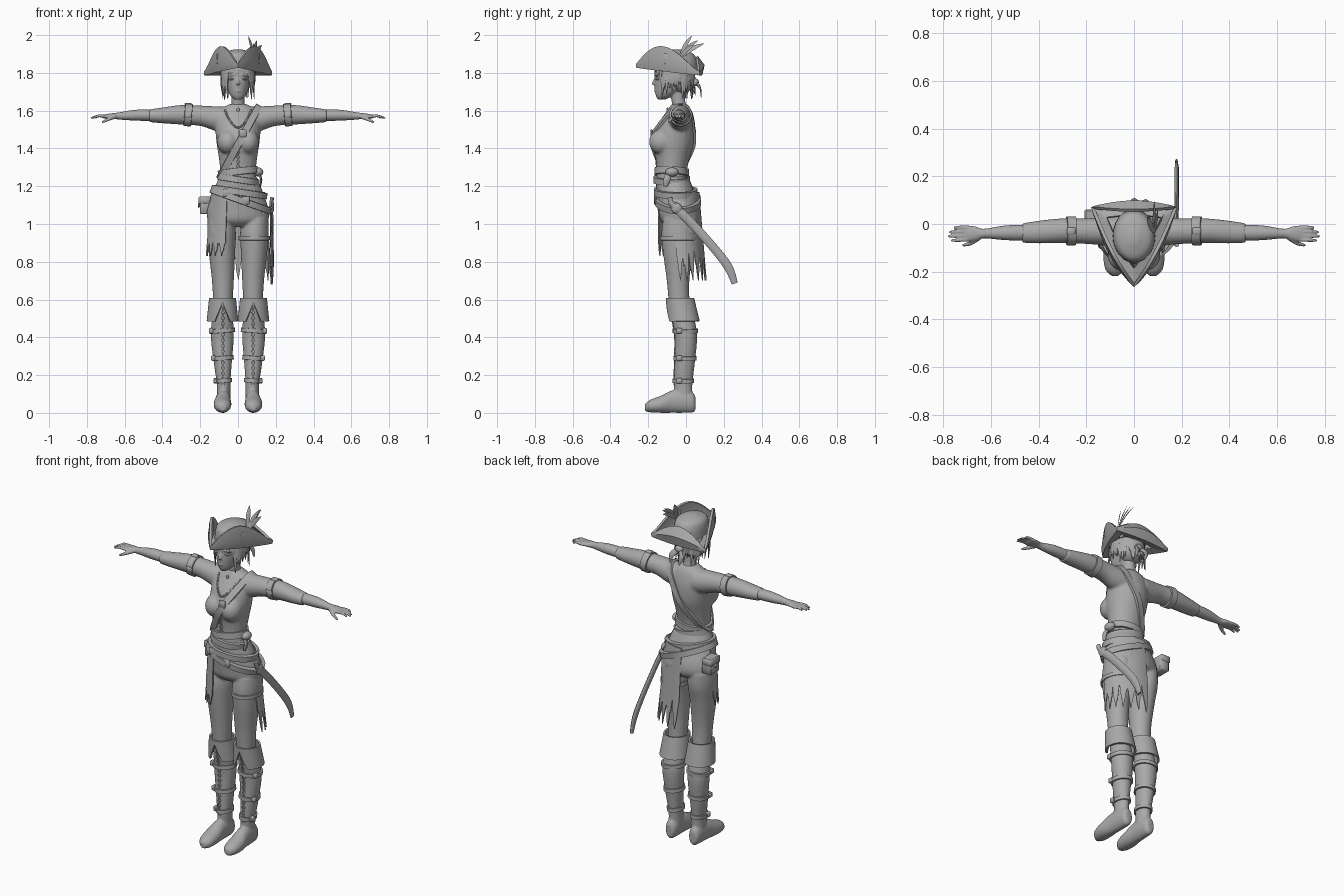
import bpy, bmesh, math, random
from math import sin, cos, pi, radians
from mathutils import Vector, Matrix, bvhtree

random.seed(4)
cube = bpy.data.objects.get("Cube")
if cube:
    bpy.data.objects.remove(cube, do_unlink=True)

grey = bpy.data.materials.new("plain grey")
grey.use_nodes = True
tone = (0.4, 0.4, 0.4, 1)
grey.diffuse_color = tone
for node in grey.node_tree.nodes:
    if node.type == 'BSDF_PRINCIPLED':
        node.inputs["Base Color"].default_value = tone

X, Y, Z = Vector((1, 0, 0)), Vector((0, 1, 0)), Vector((0, 0, 1))
SIDES = (("left_", 1), ("right_", -1))


def spline(rows, k=5):
    # Smooth interpolation through rows of numbers
    r = [Vector(row) for row in rows]
    out = []
    for i in range(len(r) - 1):
        a, b, c, d = r[max(i - 1, 0)], r[i], r[i + 1], r[min(i + 2, len(r) - 1)]
        for j in range(k):
            t = j / k
            out.append(b + (c - a) * (t / 2) + (a * 2 - b * 5 + c * 4 - d) * (t * t / 2)
                       + (b * 3 - a - c * 3 + d) * (t ** 3 / 2))
    return out + [r[-1]]


def skin(bm, rings, around=True, loop=False, caps=True):
    vs = [[bm.verts.new(p) for p in ring] for ring in rings]
    for a, b in zip(vs, vs[1:] + (vs[:1] if loop else [])):
        n = len(a)
        for i in range(n if around else n - 1):
            j = (i + 1) % n
            bm.faces.new((a[i], a[j], b[j], b[i]))
    if caps:
        bm.faces.new(vs[0][::-1])
        bm.faces.new(vs[-1])


def loft(bm, rows, axis='z', s=1, n=24):
    # Ellipse rings: x, y, z, radius, radius
    u, v = {'x': (Y, Z), 'y': (X, Z), 'z': (X, Y)}[axis]
    rings = []
    for row in spline(rows):
        c = Vector(row[:3])
        pts = [c + u * row[3] * cos(2 * pi * i / n) + v * row[4] * sin(2 * pi * i / n) for i in range(n)]
        rings.append([Vector((p.x * s, p.y, p.z)) for p in pts])
    skin(bm, rings)


def sweep(bm, pts, widths, flat=1.0, side=X, n=8):
    path, ws = spline(pts), spline([(w, 0) for w in widths], 20)
    rings = []
    for i, p in enumerate(path):
        t = (path[min(i + 1, len(path) - 1)] - path[max(i - 1, 0)]).normalized()
        v = t.cross(side).normalized()
        u = v.cross(t)
        w = max(ws[round(i / (len(path) - 1) * (len(ws) - 1))].x, 0.001)
        rings.append([p + u * w * flat * cos(2 * pi * k / n) + v * w * sin(2 * pi * k / n) for k in range(n)])
    skin(bm, rings)


def ball(bm, c, r):
    bmesh.ops.create_uvsphere(bm, u_segments=20, v_segments=12, radius=1,
                              matrix=Matrix.Translation(c) @ Matrix.Diagonal((*r, 1)))


def box(bm, c, size):
    bmesh.ops.create_cube(bm, size=1, matrix=Matrix.Translation(c) @ Matrix.Diagonal((*size, 1)))


def make(name, bm, s=1, voxel=0, soften=4, bevel=0, solid=0):
    if s < 0:
        bmesh.ops.scale(bm, vec=(-1, 1, 1), verts=bm.verts)
    bmesh.ops.recalc_face_normals(bm, faces=bm.faces)
    me = bpy.data.meshes.new(name)
    bm.to_mesh(me)
    bm.free()
    ob = bpy.data.objects.new(name, me)
    bpy.context.collection.objects.link(ob)
    if voxel:
        m = ob.modifiers.new("Fuse", 'REMESH')
        m.mode, m.voxel_size = 'VOXEL', voxel
        ob.modifiers.new("Soften", 'SMOOTH').iterations = soften
    if bevel:
        ob.modifiers.new("Round", 'BEVEL').width = bevel
    if solid:
        m = ob.modifiers.new("Thickness", 'SOLIDIFY')
        m.thickness, m.offset = solid, 0
    if ob.modifiers:
        dg = bpy.context.evaluated_depsgraph_get()
        baked = bpy.data.meshes.new_from_object(ob.evaluated_get(dg))
        ob.modifiers.clear()
        ob.data = baked
    ob.data.materials.clear()
    ob.data.materials.append(grey)
    ob.data.shade_smooth()
    ob.data.set_sharp_from_angle(angle=radians(45))
    return ob


def tree_of(ob):
    bm = bmesh.new()
    bm.from_mesh(ob.data)
    return bvhtree.BVHTree.FromBMesh(bm)


def front(tree, x, z, lift=0.002):
    hit = tree.ray_cast(Vector((x, -1, z)), Y)[0]
    return Vector((x, (hit.y if hit else -0.1) - lift, z))


def band(name, tree, c, normal, half, thick=0.008, n=48):
    # Strap that hugs a body part where a plane cuts it
    c, nrm = Vector(c), Vector(normal).normalized()
    a = nrm.orthogonal().normalized()
    b = nrm.cross(a)
    dirs = [a * cos(2 * pi * i / n) + b * sin(2 * pi * i / n) for i in range(n)]
    r = []
    for d in dirs:
        hit = tree.ray_cast(c, d)[0]
        r.append((hit - c).length if hit else (r[-1] if r else 0.1))
    for _ in range(2):
        r = [max(r[i], (r[i - 1] + r[i] + r[(i + 1) % n]) / 3) for i in range(n)]
    bm = bmesh.new()
    skin(bm, [[c + d * (q + o) + nrm * half * k for o, k in ((-0.006, -1), (thick, -0.9), (thick, 0.9), (-0.006, 1))]
              for d, q in zip(dirs, r)], loop=True, caps=False)
    make(name, bm)


def lacing(name, tree, x, z0, z1, count, w):
    bm = bmesh.new()
    h = (z1 - z0) / count
    for i in range(count):
        z = z0 + h * i
        for k in (-1, 1):
            sweep(bm, [front(tree, x - k * w, z), front(tree, x, z + h / 2), front(tree, x + k * w, z + h)],
                  (0.0025, 0.0025), side=Y, n=6)
    make(name, bm)


def drape(name, a0, a1, top, low, hem, s=1, cx=0, cols=48, rows=8, thick=0.006):
    # Cloth around an ellipse: y, z, radius, radius at top and low; hem(i, angle) gives its end
    bm = bmesh.new()
    grid = []
    for i in range(cols + 1):
        a = radians(a0 + (a1 - a0) * i / cols)
        end = hem(i, math.degrees(a))
        col = []
        for j in range(rows + 1):
            z = top[1] + (end - top[1]) * j / rows
            y, _, rx, ry = Vector(top).lerp(Vector(low), (z - top[1]) / (low[1] - top[1]))
            col.append((cx + rx * cos(a), y + ry * sin(a), z))
        grid.append(col)
    skin(bm, grid, around=False, caps=False)
    bmesh.ops.remove_doubles(bm, verts=bm.verts, dist=0.0001)
    make(name, bm, s, solid=thick)


# Shirt: torso, bust and sleeves fused
bm = bmesh.new()
loft(bm, [(0, -.06, 1.14, .125, .09), (0, -.075, 1.22, .1, .085), (0, -.075, 1.28, .095, .08),
          (0, -.07, 1.36, .103, .092), (0, -.067, 1.44, .115, .113), (0, -.05, 1.53, .12, .098),
          (0, -.035, 1.6, .1, .065), (0, -.035, 1.635, .045, .042)])
for _, s in SIDES:
    ball(bm, (s * .053, -.13, 1.435), (.058, .066, .066))
    loft(bm, [(.06, -.03, 1.55, .068, .07), (.13, -.03, 1.56, .06, .064), (.2, -.03, 1.573, .054, .054),
              (.3, -.028, 1.578, .052, .052), (.4, -.034, 1.575, .048, .042), (.47, -.038, 1.573, .041, .034)], 'x', s)
shirt = tree_of(make("shirt", bm, voxel=.006, soften=12))

# Trousers: pelvis and thighs fused
bm = bmesh.new()
loft(bm, [(0, -.03, .985, .09, .07), (0, -.03, 1.02, .158, .106), (0, -.035, 1.08, .162, .112),
          (0, -.055, 1.17, .132, .1), (0, -.07, 1.25, .1, .084)])
for _, s in SIDES:
    loft(bm, [(.08, -.035, .56, .05, .055), (.08, -.042, .7, .058, .06), (.085, -.042, .85, .07, .08),
              (.087, -.035, .95, .076, .095), (.09, -.03, 1.03, .07, .09)], 'z', s)
pants = tree_of(make("trousers", bm, voxel=.006, soften=6))

# Head and neck
bm = bmesh.new()
loft(bm, [(0, -.13, 1.658, .016, .018), (0, -.114, 1.68, .04, .046), (0, -.087, 1.72, .058, .08),
          (0, -.077, 1.77, .069, .09), (0, -.07, 1.83, .075, .092), (0, -.065, 1.89, .05, .06)])
loft(bm, [(0, -.03, 1.6, .042, .042), (0, -.04, 1.65, .034, .036), (0, -.05, 1.72, .036, .042)])
sweep(bm, [(0, -.16, 1.775), (0, -.171, 1.75), (0, -.175, 1.737)], (.006, .008, .01))
ball(bm, (0, -.158, 1.704), (.017, .011, .007))
for _, s in SIDES:
    ball(bm, (s * .07, -.055, 1.755), (.01, .018, .026))
    sweep(bm, [(s * .014, -.162, 1.789), (s * .034, -.159, 1.793), (s * .052, -.139, 1.786)], (.005, .005), side=Y)
make("head", bm, voxel=.0045)
for side, s in SIDES:
    bm = bmesh.new()
    ball(bm, (.031, -.148, 1.767), (.016, .014, .007))
    make(side + "eye", bm, s)

# Hair: mass at the back and tapering locks
bm = bmesh.new()
ball(bm, (0, -.025, 1.77), (.078, .075, .08))
for i in range(46):
    a = 2 * pi * i / 46
    gap = abs((math.degrees(a) - 270 + 180) % 360 - 180)
    drop = random.uniform(.035, .06) if gap < 38 else random.uniform(.09, .18)
    pts = [(.078 * k * cos(a), -.06 + .09 * k * sin(a), 1.835 - drop * t)
           for k, t in ((1, 0), (1.12, .5), (random.uniform(1.02, 1.25), 1))]
    sweep(bm, pts, (.013, .011, .002), .6, Vector((cos(a), sin(a), 0)), 6)
make("hair", bm)
bm = bmesh.new()
ball(bm, (.01, .05, 1.75), (.025, .018, .02))
for k in (-1, 1):
    sweep(bm, [(.01, .05, 1.75), (.01 + k * .03, .075, 1.72), (.02 + k * .03, .08, 1.67)], (.012, .016, .004), .3, Y)
make("headscarf_knot", bm)

# Three cornered hat: crown plus brim folded up between the corners
bm = bmesh.new()
loft(bm, [(0, -.05, 1.815, .09, .112), (0, -.052, 1.87, .086, .108), (0, -.055, 1.905, .07, .088),
          (0, -.058, 1.925, .02, .025)])
make("hat_crown", bm)
corners = [Vector(p) for p in ((0, -.258, 1.84), (.174, .068, 1.8), (-.174, .068, 1.8))]
centre = Vector((0, -.05, 1.83))
bm = bmesh.new()
rings = []
for k in range(3):
    p, q = corners[k], corners[(k + 1) % 3]
    out = (q - p).cross(Z).normalized()
    peak = (.85, 1, 1.18)[k]
    rise = .08 if k == 1 else .112
    for i in range(16):
        u = i / 16
        f = sin(pi * (u ** peak))
        base = p.lerp(q, u) + out * .014 * f
        edge = base - out * (.025 if k == 1 else 0) * f + Z * (.006 + rise * f ** 1.15)
        rings.append([centre + (base - centre) * .65, base - Z * .008, base + out * .01 * f + Z * .04 * f, edge])
skin(bm, rings, around=False, loop=True, caps=False)
make("hat_brim", bm, solid=.014)
bm = bmesh.new()
for tip in ((.055, .03, 1.995), (.1, .06, 1.97), (.125, .04, 1.945), (.085, .095, 1.955)):
    root = Vector((.085, -.04, 1.87))
    mid = root.lerp(Vector(tip), .55) + Z * .012
    sweep(bm, [root, mid, tip], (.003, .013, .002), .15, Vector((.8, -.6, .2)))
make("hat_feathers", bm)
bm = bmesh.new()
for s in (1, -1):
    box(bm, (s * .106, -.1, 1.875), (.014, .03, .055))
make("hat_clasps", bm, bevel=.003)

for side, s in SIDES:
    # Forearm and hand
    bm = bmesh.new()
    loft(bm, [(.44, -.036, 1.575, .034, .03), (.54, -.037, 1.576, .031, .029), (.63, -.04, 1.572, .02, .019),
              (.665, -.04, 1.572, .03, .015), (.705, -.04, 1.569, .034, .011), (.715, -.04, 1.568, .028, .007)], 'x')
    for i in range(4):
        y = -.065 + .017 * i
        reach = (.768, .78, .775, .755)[i]
        sweep(bm, [(.695, y, 1.57), (.74, y * 1.05, 1.572), (reach, y * 1.08, 1.56)], (.009, .008, .005), 1, Z)
    sweep(bm, [(.65, -.055, 1.57), (.685, -.08, 1.555), (.72, -.09, 1.538)], (.013, .01, .006), 1, Z)
    make(side + "forearm", bm, s, voxel=.004)
    band(side + "arm_strap", shirt, (s * .264, -.03, 1.576), (1, 0, .1 * s), .021)
    bm = bmesh.new()
    box(bm, (.264, -.03, 1.636), (.036, .03, .01))
    box(bm, (.264, -.086, 1.576), (.036, .01, .03))
    make(side + "arm_buckles", bm, s, bevel=.003)
    # Boot: shaft and foot fused
    bm = bmesh.new()
    loft(bm, [(.076, -.012, .06, .036, .046), (.076, -.015, .15, .036, .049), (.08, -.008, .25, .046, .053),
              (.083, 0, .4, .061, .059), (.082, -.015, .5, .056, .06), (.08, -.03, .58, .055, .06)])
    loft(bm, [(.08, -.218, .028, .015, .018), (.081, -.19, .036, .04, .033), (.082, -.13, .046, .047, .046),
              (.079, -.07, .06, .041, .06), (.077, 0, .062, .037, .062), (.077, .036, .055, .031, .053),
              (.077, .05, .05, .018, .035)], 'y')
    boot = tree_of(make(side + "boot", bm, s, voxel=.006))
    for j, z in enumerate((.17, .29, .435)):
        band(side + "boot_strap_" + "abc"[j], boot, (s * .08, -.008, z), (.08 * s, 0, 1), .012)
        bm = bmesh.new()
        box(bm, (.12 + j * .011, -.035, z), (.022, .03, .028))
        make(side + "boot_buckle_" + "abc"[j], bm, s, bevel=.004)
    lacing(side + "boot_laces", boot, s * .08, .15, .56, 14, .009)
    drape(side + "boot_cuff", 0, 360, (-.032, .608, .066, .07), (-.012, .475, .08, .082),
          lambda i, a: .485 + .1 * max(0, 1 - abs(a - 270) / 30), s, cx=.082, thick=.01)

# Ragged cloth over the left hip and the right thigh
rag = lambda low, depth: lambda i, a: low + depth * abs((i % 8) / 4 - 1) * random.uniform(.6, 1.1)
drape("left_ragged_skirt", -12, 97, (-.045, 1.17, .14, .112), (-.02, .72, .178, .125), rag(.70, .16), cols=56)
drape("right_ragged_panel", 172, 246, (-.045, 1.17, .14, .112), (-.04, .8, .17, .115), rag(.83, .09), cols=40)

# Straps, sash and belts
band("shoulder_strap", shirt, (0, -.05, 1.42), (.88, 0, -.48), .02, .009, 64)
band("upper_sash", shirt, (0, -.07, 1.275), (-.12, .05, 1), .02, .012)
band("lower_sash", shirt, (0, -.07, 1.235), (.15, 0, 1), .018, .014)
band("waist_belt", pants, (0, -.055, 1.17), (.15, 0, 1), .018, .016)
band("hip_belt", pants, (0, -.04, 1.13), (.36, 0, 1), .018, .018)
band("thigh_strap", pants, (.087, -.04, .925), (0, 0, 1), .012)
lacing("bodice_laces", shirt, 0, 1.26, 1.4, 6, .01)
bm = bmesh.new()
sweep(bm, [front(shirt, x, z) for x, z in ((-.07, 1.605), (-.045, 1.55), (0, 1.51), (.045, 1.55), (.07, 1.605))],
      (.005, .005), side=Y)
make("neckline", bm)
bm = bmesh.new()
ball(bm, front(shirt, 0, 1.605), (.008, .006, .012))
make("pendant", bm)
bm = bmesh.new()
ball(bm, (.108, -.075, 1.275), (.026, .035, .024))
sweep(bm, [(.105, -.09, 1.27), (.122, -.1, 1.24), (.118, -.11, 1.2)], (.012, .018, .012), .35)
make("sash_knot", bm)
bm = bmesh.new()
for x, z, tree in ((.025, 1.48, shirt), (-.06, 1.165, pants), (.04, 1.125, pants)):
    box(bm, front(tree, x, z, .014), (.04, .012, .042))
make("belt_buckles", bm, bevel=.004)

# Pouch on the right hip
bm = bmesh.new()
box(bm, (-.172, .015, 1.095), (.06, .085, .085))
box(bm, (-.176, .015, 1.125), (.064, .092, .04))
box(bm, (-.207, .015, 1.1), (.012, .02, .03))
make("hip_pouch", bm, bevel=.008)

# Curved sword in its sheath
bm = bmesh.new()
sweep(bm, [(.176, -.07, 1.1), (.178, .02, 1.015), (.18, .15, .87), (.18, .225, .77), (.178, .258, .685)],
      (.024, .023, .023, .023, .016), .4)
make("sheath", bm)
bm = bmesh.new()
ball(bm, (.178, -.05, 1.083), (.013, .028, .028))
sweep(bm, [(.178, -.06, 1.09), (.178, -.08, 1.115), (.18, -.085, 1.14)], (.016, .014, .012), .8)
make("sword_hilt", bm)
